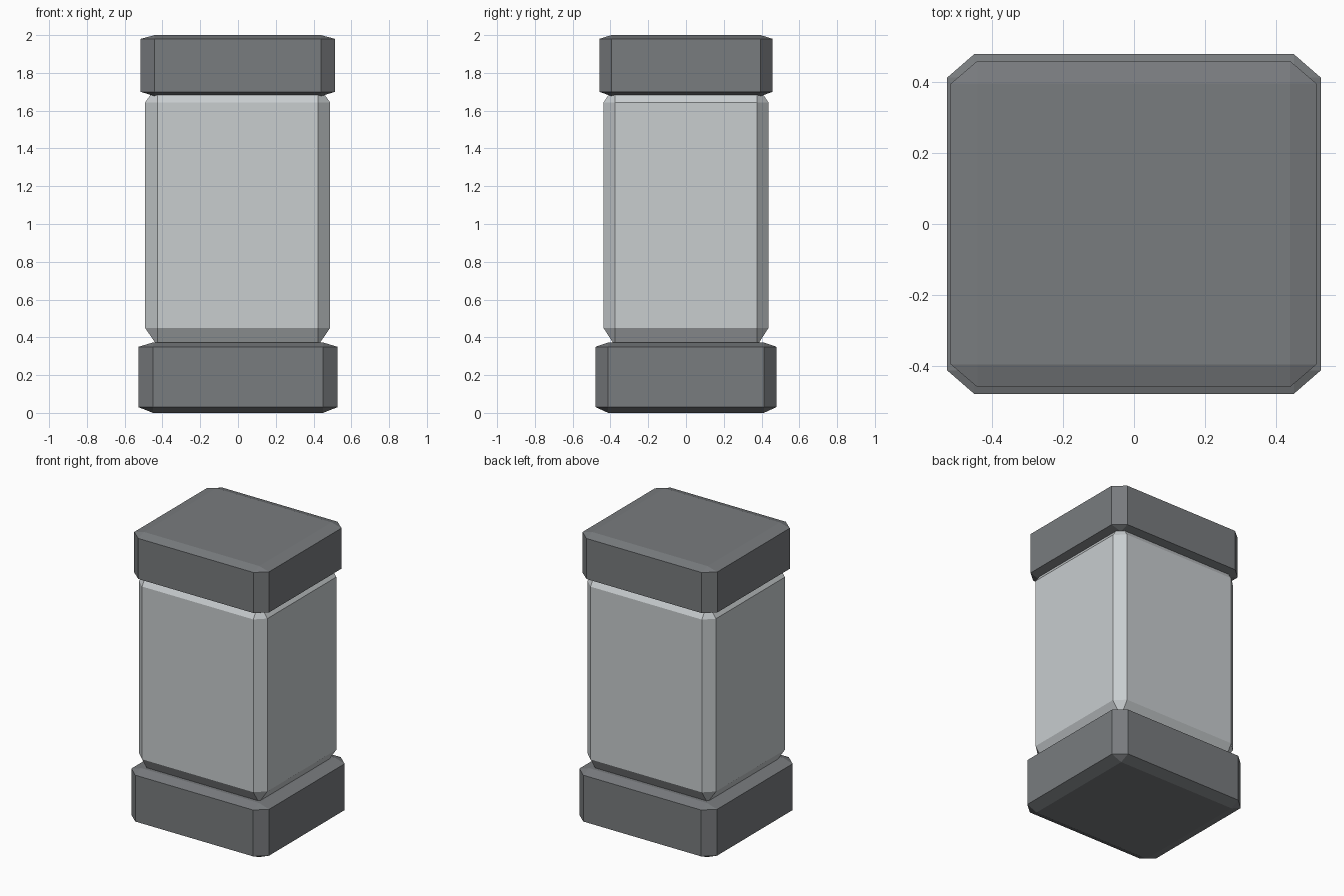
import bpy
import bmesh

cube = bpy.data.objects.get("Cube")
if cube:
    bpy.data.objects.remove(cube, do_unlink=True)


def make_material(name, color):
    mat = bpy.data.materials.new(name)
    mat.use_nodes = True
    mat.diffuse_color = (*color, 1)
    bsdf = next(n for n in mat.node_tree.nodes if n.type == "BSDF_PRINCIPLED")
    bsdf.inputs["Base Color"].default_value = (*color, 1)
    return mat


def chamfered_box(name, mat, outer, inner, heights, shift_x=0):
    """Box with every edge chamfered: outer half sizes, flat-face half sizes,
    and heights (bottom, wall start, wall end, top)."""
    (ox, oy), (ix, iy) = outer, inner
    bottom, wall_start, wall_end, top = heights
    bm = bmesh.new()
    for sx in (-1, 1):
        for sy in (-1, 1):
            for z in (bottom, top):
                bm.verts.new((sx * ix + shift_x, sy * iy, z))
            for z in (wall_start, wall_end):
                bm.verts.new((sx * ox + shift_x, sy * iy, z))
                bm.verts.new((sx * ix + shift_x, sy * oy, z))
    bmesh.ops.convex_hull(bm, input=bm.verts[:])
    bmesh.ops.dissolve_limit(bm, angle_limit=0.01, verts=bm.verts[:], edges=bm.edges[:])
    bmesh.ops.recalc_face_normals(bm, faces=bm.faces[:])
    mesh = bpy.data.meshes.new(name)
    bm.to_mesh(mesh)
    bm.free()
    mesh.materials.append(mat)
    obj = bpy.data.objects.new(name, mesh)
    bpy.context.collection.objects.link(obj)
    return obj


dark = make_material("dark grey", (0.19, 0.2, 0.21))
light = make_material("light grey", (0.58, 0.61, 0.625))

# Wide foot, pale column, and slightly narrower cap
chamfered_box("base", dark, (0.526, 0.478), (0.45, 0.412), (0, 0.03, 0.35, 0.373))
chamfered_box("column", light, (0.49, 0.437), (0.425, 0.376), (0.355, 0.45, 1.643, 1.735), -0.002)
chamfered_box("cap", dark, (0.515, 0.459), (0.44, 0.395), (1.677, 1.7, 1.98, 2), -0.001)
